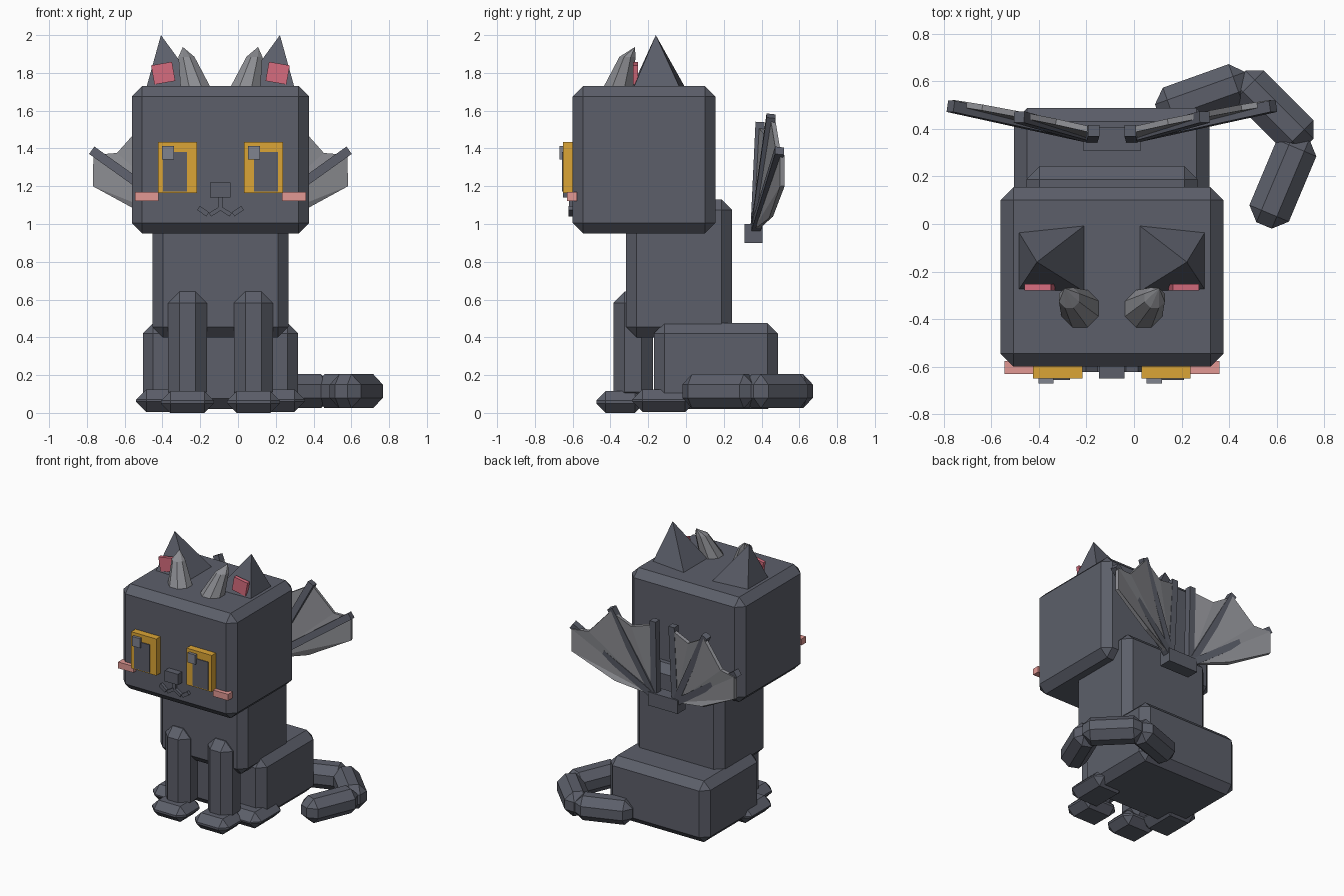
import bpy, bmesh, math
from mathutils import Vector, Matrix

if "Cube" in bpy.data.objects:
    bpy.data.objects.remove(bpy.data.objects["Cube"])

M = -0.093  # symmetry plane of the cat (the tail pushes it off centre)


def material(name, rgb):
    m = bpy.data.materials.new(name)
    lin = [((c / 255 + 0.055) / 1.055) ** 2.4 for c in rgb]
    m.diffuse_color = (*lin, 1)
    m.use_nodes = True
    m.node_tree.nodes["Principled BSDF"].inputs["Base Color"].default_value = m.diffuse_color
    return m


FUR = material("dark slate fur", (92, 95, 106))
GREY = material("light grey", (140, 141, 146))
GLINT = material("eye glint grey", (128, 131, 143))
GOLD = material("golden yellow", (219, 165, 54))
PINK = material("ear pink", (214, 108, 126))
BLUSH = material("blush salmon", (226, 152, 148))


def finish(name, bm, mat):
    bmesh.ops.recalc_face_normals(bm, faces=bm.faces[:])
    me = bpy.data.meshes.new(name)
    bm.to_mesh(me)
    bm.free()
    me.materials.append(mat)
    ob = bpy.data.objects.new(name, me)
    bpy.context.collection.objects.link(ob)
    return ob


def chamfered(size, bevel):
    bm = bmesh.new()
    bmesh.ops.create_cube(bm, size=1)
    bmesh.ops.scale(bm, vec=size, verts=bm.verts[:])
    if bevel:
        bmesh.ops.bevel(bm, geom=bm.edges[:], offset=bevel, segments=1,
                        affect='EDGES', profile=0.5)
    return bm


def box(name, lo, hi, mat=FUR, bevel=0.0, tilt=0.0):
    """Box between two corners, turned by tilt degrees about y."""
    lo, hi = Vector(lo), Vector(hi)
    bm = chamfered(hi - lo, bevel)
    bm.transform(Matrix.Translation((lo + hi) / 2) @ Matrix.Rotation(math.radians(tilt), 4, 'Y'))
    return finish(name, bm, mat)


def side_box(name, s, lo, hi, mat=FUR, bevel=0.0, tilt=0.0):
    """Box with x measured outward from the symmetry plane, on side s."""
    xs = sorted((M + s * lo[0], M + s * hi[0]))
    return box(name, (xs[0], *lo[1:]), (xs[1], *hi[1:]), mat, bevel, s * tilt)


def bar(name, p, q, width, mat=FUR, bevel=0.0):
    """Square bar from p to q."""
    p, q = Vector(p), Vector(q)
    d = q - p
    bm = chamfered((width, width, d.length), bevel)
    z = d.normalized()
    ref = Vector((0, 0, 1)) if abs(z.z) < 0.5 else Vector((0, 1, 0))
    x = ref.cross(z).normalized()
    rot = Matrix((x, z.cross(x), z)).transposed().to_4x4()
    bm.transform(Matrix.Translation((p + q) / 2) @ rot)
    return finish(name, bm, mat)


def out(s, p):
    return (M + s * p[0], p[1], p[2])


# Trunk
box("head", (-0.562, -0.60, 0.95), (0.376, 0.155, 1.73), bevel=0.055)
box("body", (-0.453, -0.317, 0.40), (0.267, 0.243, 1.13), bevel=0.055)
box("haunches", (-0.504, -0.17, 0.02), (0.318, 0.487, 0.475), bevel=0.055)

# Curled tail in three chamfered pieces
TAIL = [((0.10, 0.47), (0.48, 0.606)), ((0.444, 0.62), (0.73, 0.333)),
        ((0.547, -0.006), (0.705, 0.37))]
for i, (a, b) in enumerate(TAIL):
    bar(f"tail_{i + 1}", (*a, 0.115), (*b, 0.115), 0.18, bevel=0.055)

# Nose and mouth
box("nose", (-0.148, -0.65, 1.14), (-0.040, -0.59, 1.22))
box("mouth_stem", (-0.105, -0.62, 1.085), (-0.081, -0.59, 1.145))

# Block between the wings
box("wing_root", (-0.215, 0.31, 0.90), (0.029, 0.405, 1.00))

for s, side in ((-1, "left"), (1, "right")):
    # Legs and paws
    side_box("front_leg_" + side, s, (0.072, -0.385, 0.05), (0.277, -0.175, 0.642), bevel=0.06)
    side_box("front_paw_" + side, s, (0.035, -0.475, 0.0), (0.315, -0.22, 0.115), bevel=0.05)
    side_box("back_paw_" + side, s, (0.175, -0.285, 0.005), (0.447, 0.05, 0.125), bevel=0.055)

    # Face
    side_box("eye_" + side, s, (0.124, -0.65, 1.163), (0.331, -0.59, 1.435), GOLD)
    side_box("pupil_" + side, s, (0.177, -0.656, 1.172), (0.304, -0.60, 1.38))
    gx = -0.402 if s < 0 else 0.053
    box("eye_glint_" + side, (gx, -0.67, 1.342), (gx + 0.064, -0.64, 1.413), GLINT)
    side_box("cheek_" + side, s, (0.327, -0.63, 1.123), (0.452, -0.577, 1.17), BLUSH)
    side_box("mouth_inner_" + side, s, (-0.005, -0.622, 1.055), (0.06, -0.59, 1.077), tilt=32)
    side_box("mouth_outer_" + side, s, (0.062, -0.622, 1.055), (0.122, -0.59, 1.081), tilt=-35)

    # Leaning four-sided ear with pink inside
    bm = bmesh.new()
    base = [(0.394, -0.03), (0.107, 0.0), (0.107, -0.29), (0.394, -0.28)]
    ring = [bm.verts.new(out(s, (*p, 1.715))) for p in base]
    tip = bm.verts.new(out(s, (0.315, -0.16, 2.0)))
    bm.faces.new(ring)
    for i in range(4):
        bm.faces.new((ring[i], ring[(i + 1) % 4], tip))
    finish("ear_" + side, bm, FUR)
    side_box("inner_ear_" + side, s, (0.247, -0.28, 1.747), (0.359, -0.253, 1.85), PINK, tilt=10)

    # Horn: bent eight-sided cone
    bm = bmesh.new()
    rings = []
    for c, r in (((0.125, -0.365, 1.70), 0.092), ((0.18, -0.31, 1.885), 0.046)):
        rings.append([bm.verts.new(out(s, (c[0] + r * math.cos(a), c[1] + r * math.sin(a), c[2])))
                      for a in (math.tau * (k + 0.5) / 8 for k in range(8))])
    tip = bm.verts.new(out(s, (0.199, -0.27, 1.937)))
    bm.faces.new(rings[0])
    for i in range(8):
        j = (i + 1) % 8
        bm.faces.new((rings[0][i], rings[0][j], rings[1][j], rings[1][i]))
        bm.faces.new((rings[1][i], rings[1][j], tip))
    finish("horn_" + side, bm, GREY)

    # Wing: three finger bones and a scalloped membrane
    root = (0.085, 0.365, 0.965)
    tips = [(0.077, 0.392, 1.54), (0.39, 0.45, 1.572), (0.678, 0.495, 1.388)]
    for i, t in enumerate(tips):
        bar(f"wing_finger_{side}_{i + 1}", out(s, root), out(s, t), 0.048)
    bm = bmesh.new()
    edge = [(0.08, 0.395, 1.51), (0.235, 0.43, 1.47), (0.385, 0.46, 1.555), (0.545, 0.49, 1.375),
            (0.67, 0.51, 1.365), (0.672, 0.51, 1.20), (0.36, 0.45, 1.035)]
    hub = bm.verts.new(out(s, root))
    rim = [bm.verts.new(out(s, p)) for p in edge]
    for a, b in zip(rim, rim[1:]):
        bm.faces.new((hub, a, b))
    wing = finish("wing_membrane_" + side, bm, GREY)
    mod = wing.modifiers.new("thickness", 'SOLIDIFY')
    mod.thickness = 0.025
    mod.offset = 0
